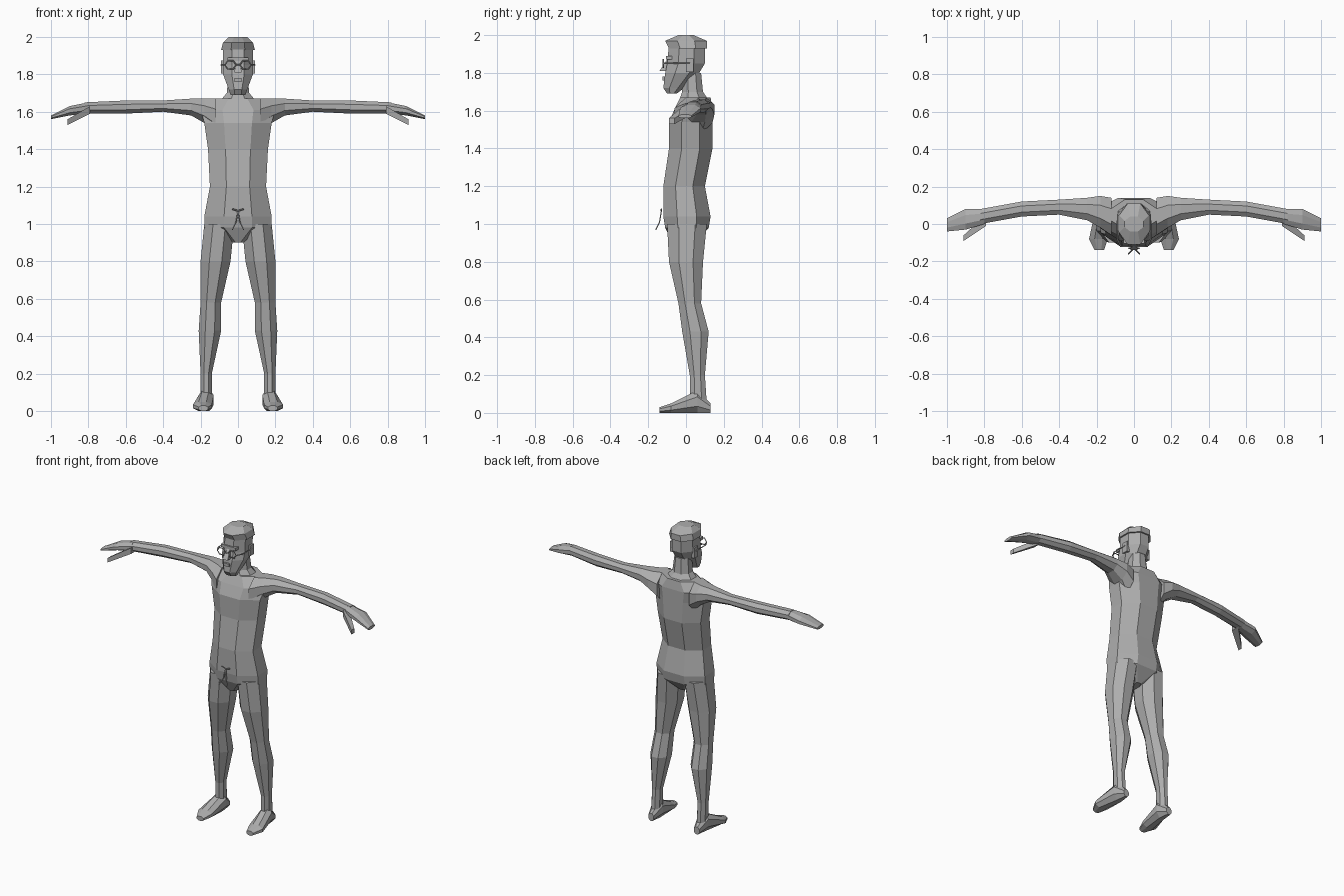
import bpy
import bmesh
from math import cos, sin, tau
from mathutils import Vector

default_cube = bpy.data.objects.get("Cube")
if default_cube:
    bpy.data.objects.remove(default_cube, do_unlink=True)

# The single material
colour = (0.42, 0.42, 0.42, 1)
grey = bpy.data.materials.new("plain grey")
grey.use_nodes = True
grey.diffuse_color = colour
grey.node_tree.nodes["Principled BSDF"].inputs["Base Color"].default_value = colour


def add_object(name, data, mirrored):
    """Place the data as an object, mirrored across the body's centre if paired."""
    part = bpy.data.objects.new(name, data)
    bpy.context.scene.collection.objects.link(part)
    data.materials.append(grey)
    if mirrored:
        part.modifiers.new("left and right", "MIRROR")
    return part


def add_mesh(name, bm, mirrored):
    bmesh.ops.recalc_face_normals(bm, faces=bm.faces)
    mesh = bpy.data.meshes.new(name)
    bm.to_mesh(mesh)
    bm.free()
    return add_object(name, mesh, mirrored)


def loft(name, axis, rings, mirrored=True, sides=8):
    """Skin flat-sided rings of (position, low, high, low, high) along an axis."""
    bm = bmesh.new()
    previous = None
    step = tau / sides
    reach = 1 / cos(step / 2)
    for position, low_a, high_a, low_b, high_b in rings:
        ring = []
        for side in range(sides):
            angle = (side + 0.5) * step
            a = (low_a + high_a + (high_a - low_a) * reach * cos(angle)) / 2
            b = (low_b + high_b + (high_b - low_b) * reach * sin(angle)) / 2
            point = [a, b]
            point.insert("xyz".index(axis), position)
            ring.append(bm.verts.new(point))
        if previous:
            for side in range(sides):
                following = (side + 1) % sides
                bm.faces.new((previous[side], previous[following], ring[following], ring[side]))
        else:
            bm.faces.new(ring)
        previous = ring
    bm.faces.new(previous)
    return add_mesh(name, bm, mirrored)


def upright(name, rings, sides=8):
    """Loft a central part from (height, half width, front, back)."""
    full_rings = [(height, -half, half, front, back) for height, half, front, back in rings]
    return loft(name, "z", full_rings, mirrored=False, sides=sides)


def block(name, centre, size, mirrored=False):
    bm = bmesh.new()
    bmesh.ops.create_cube(bm, size=1)
    bmesh.ops.scale(bm, verts=bm.verts, vec=size)
    bmesh.ops.translate(bm, verts=bm.verts, vec=centre)
    return add_mesh(name, bm, mirrored)


def wire(name, points, closed=False):
    """A thin rod through the points."""
    curve = bpy.data.curves.new(name, "CURVE")
    curve.dimensions = "3D"
    curve.bevel_depth = 0.004
    curve.bevel_resolution = 0
    curve.use_fill_caps = True
    spline = curve.splines.new("POLY")
    spline.points.add(len(points) - 1)
    for target, point in zip(spline.points, points):
        target.co = (*point, 1)
    spline.use_cyclic_u = closed
    return add_object(name, curve, mirrored=True)


# Trunk, from crotch to collar
upright("torso", [
    (0.9, 0.03, -0.07, 0.05),
    (0.98, 0.18, -0.11, 0.12),
    (1.04, 0.18, -0.12, 0.13),
    (1.2, 0.15, -0.12, 0.1),
    (1.4, 0.16, -0.09, 0.14),
    (1.54, 0.18, -0.09, 0.14),
    (1.61, 0.2, -0.06, 0.14),
    (1.67, 0.12, -0.03, 0.13),
])
upright("neck", [
    (1.64, 0.11, -0.04, 0.13),
    (1.7, 0.06, -0.02, 0.09),
    (1.8, 0.05, -0.02, 0.08),
])

# Head, narrowing to a pointed jaw, under a flat crop of hair
upright("head", [
    (1.69, 0.04, -0.1, -0.05),
    (1.72, 0.05, -0.12, -0.01),
    (1.8, 0.08, -0.11, 0.07),
    (1.85, 0.08, -0.1, 0.1),
    (1.95, 0.08, -0.09, 0.1),
])
upright("hair", [
    (1.93, 0.09, -0.09, 0.11),
    (1.97, 0.08, -0.11, 0.11),
    (2, 0.05, -0.04, 0.04),
])
upright("nose", [
    (1.81, 0.02, -0.14, -0.09),
    (1.87, 0.01, -0.1, -0.08),
], sides=4)
block("lips", centre=(0, -0.11, 1.77), size=(0.04, 0.03, 0.02))
block("brow", centre=(0, -0.09, 1.88), size=(0.11, 0.03, 0.02))
block("ear", centre=(0.08, 0.02, 1.84), size=(0.02, 0.04, 0.07), mirrored=True)

# Glasses: six-sided rims, a bridge and side arms
rim_centre = Vector((0.04, -0.12, 1.85))
rim = [rim_centre + Vector((0.03 * cos(turn * tau / 6), 0, 0.025 * sin(turn * tau / 6)))
       for turn in range(6)]
hinge = rim[0]
ear_end = Vector((0.09, 0.02, hinge.z))
wire("glasses_rim", rim, closed=True)
wire("glasses_bridge", [rim[3], Vector((0, rim_centre.y, rim_centre.z))])
wire("glasses_side_arm", [hinge, Vector((ear_end.x, -0.08, hinge.z)), ear_end])

# Arms sweep gently back at the elbow and forward to the wrist
loft("arm", "x", [
    (0.12, -0.06, 0.14, 1.48, 1.67),
    (0.18, -0.02, 0.15, 1.54, 1.67),
    (0.25, 0.02, 0.14, 1.58, 1.67),
    (0.4, 0.05, 0.13, 1.6, 1.66),
    (0.6, 0.04, 0.12, 1.59, 1.66),
    (0.82, 0, 0.08, 1.59, 1.65),
])
loft("hand", "x", [
    (0.8, 0, 0.08, 1.59, 1.65),
    (0.9, -0.03, 0.08, 1.58, 1.63),
    (1, -0.04, 0.03, 1.56, 1.58),
])
loft("thumb", "x", [
    (0.79, -0.01, 0.05, 1.59, 1.63),
    (0.91, -0.09, -0.06, 1.53, 1.56),
], sides=4)

# Legs, with fuller thighs and calves
loft("leg", "z", [
    (0.05, 0.14, 0.2, 0.02, 0.11),
    (0.2, 0.14, 0.2, 0.02, 0.1),
    (0.43, 0.09, 0.21, -0.02, 0.12),
    (0.58, 0.09, 0.2, -0.04, 0.08),
    (0.8, 0.04, 0.2, -0.09, 0.09),
    (1, 0.02, 0.18, -0.1, 0.11),
])

# Feet, spreading towards the toes
loft("foot", "y", [
    (-0.14, 0.16, 0.21, 0, 0.03),
    (-0.08, 0.14, 0.24, 0, 0.05),
    (0.06, 0.13, 0.21, 0, 0.12),
    (0.13, 0.15, 0.19, 0, 0.05),
])

# Tied waist cord
knot = Vector((0, -0.13, 1.07))
wire("cord_loop", [knot, knot + Vector((0.03, 0, 0.01))])
wire("cord_tail", [knot, knot + Vector((0.01, -0.01, -0.06)), knot + Vector((0.03, -0.03, -0.1))])
